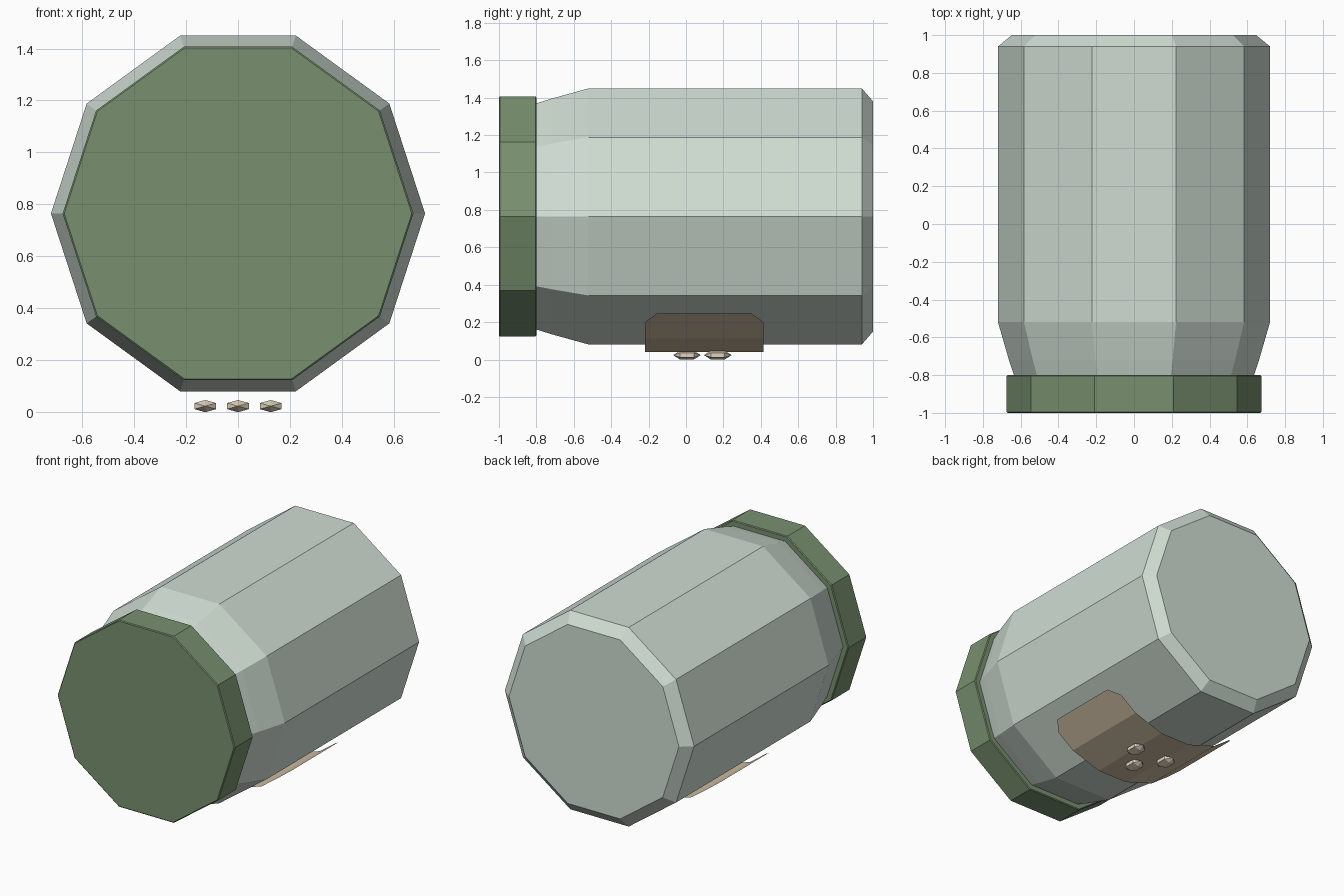
import bpy, bmesh
from math import sin, cos, pi, radians

cube = bpy.data.objects.get("Cube")
if cube:
    bpy.data.objects.remove(cube)

AXIS_Z = 0.765


def material(name, r, g, b):
    mat = bpy.data.materials.new(name)
    mat.use_nodes = True
    mat.diffuse_color = (r, g, b, 1)
    node = next(n for n in mat.node_tree.nodes if n.type == 'BSDF_PRINCIPLED')
    node.inputs["Base Color"].default_value = (r, g, b, 1)
    return mat


glass = material("pale grey green", 0.63, 0.72, 0.65)
green = material("moss green", 0.19, 0.28, 0.16)
paper = material("tan paper", 0.62, 0.52, 0.38)
cream = material("cream", 0.74, 0.66, 0.52)


def finish(name, bm, mat):
    mesh = bpy.data.meshes.new(name)
    bm.to_mesh(mesh)
    bm.free()
    mesh.materials.append(mat)
    obj = bpy.data.objects.new(name, mesh)
    bpy.context.collection.objects.link(obj)
    return obj


def lathe(name, profile, sides, mat, center, start=0.0, scale=(1, 1)):
    """Turn (y, radius) pairs around the y axis and cap both ends."""
    bm = bmesh.new()
    rings = []
    for y, r in profile:
        ring = []
        for i in range(sides):
            a = start + 2 * pi * i / sides
            ring.append(bm.verts.new((center[0] + r * scale[0] * cos(a), center[1] + y,
                                      center[2] + r * scale[1] * sin(a))))
        rings.append(ring)
    for a, b in zip(rings, rings[1:]):
        for i in range(sides):
            j = (i + 1) % sides
            bm.faces.new((a[i], a[j], b[j], b[i]))
    bm.faces.new(rings[0])
    bm.faces.new(rings[-1])
    bmesh.ops.remove_doubles(bm, verts=bm.verts, dist=0.00001)
    bmesh.ops.recalc_face_normals(bm, faces=bm.faces)
    return finish(name, bm, mat)


# Jar body with sloped shoulder and chamfered base
lathe("jar_body", [(-0.799, 0.636), (-0.72, 0.662), (-0.52, 0.72), (0.94, 0.72), (1.0, 0.647)],
      10, glass, (0, 0, AXIS_Z))

# Lid with a fine chamfer on both rims
lathe("lid", [(-1.0, 0.669), (-0.995, 0.675), (-0.805, 0.675), (-0.8, 0.669)],
      10, green, (0, 0, AXIS_Z))

# Thin label wrapped under the jar, with clipped corners
R = 0.734
arc = [(R * sin(radians(a)), AXIS_Z - R * cos(radians(a))) for a in (9, 27, 45)]
t = 0.66
clip = tuple(p + (q - p) * t for p, q in zip(arc[1], arc[2]))
half = [(arc[0], 0), (arc[1], 0), (clip, 0), (arc[2], 0.065)]
rows = [((-x, z), inset) for (x, z), inset in reversed(half)] + half
bm = bmesh.new()
pairs = [(bm.verts.new((x, -0.22 + inset, z)), bm.verts.new((x, 0.415 - inset, z)))
         for (x, z), inset in rows]
for (a, b), (c, d) in zip(pairs, pairs[1:]):
    bm.faces.new((a, b, d, c))
finish("label", bm, paper)

# Three faceted beads on the label
bead = [(-0.074, 0), (-0.037, 0.866), (0.037, 0.866), (0.074, 0)]
for name, x, y in (("middle", 0, 0.005), ("left", 0.126, 0.17), ("right", -0.126, 0.17)):
    # End rings collapse to points, so their caps are left out
    bm = bmesh.new()
    tips = [bm.verts.new((x, y + bead[k][0], 0.0235)) for k in (0, 3)]
    rings = [[bm.verts.new((x + 0.056 * r * cos(pi / 6 + i * pi / 3), y + dy,
                            0.0235 + 0.027 * r * sin(pi / 6 + i * pi / 3)))
              for i in range(6)] for dy, r in bead[1:3]]
    for i in range(6):
        j = (i + 1) % 6
        bm.faces.new((rings[0][i], rings[0][j], rings[1][j], rings[1][i]))
        for tip, ring in zip(tips, rings):
            bm.faces.new((tip, ring[i], ring[j]))
    bmesh.ops.recalc_face_normals(bm, faces=bm.faces)
    finish(name + "_bead", bm, cream)
